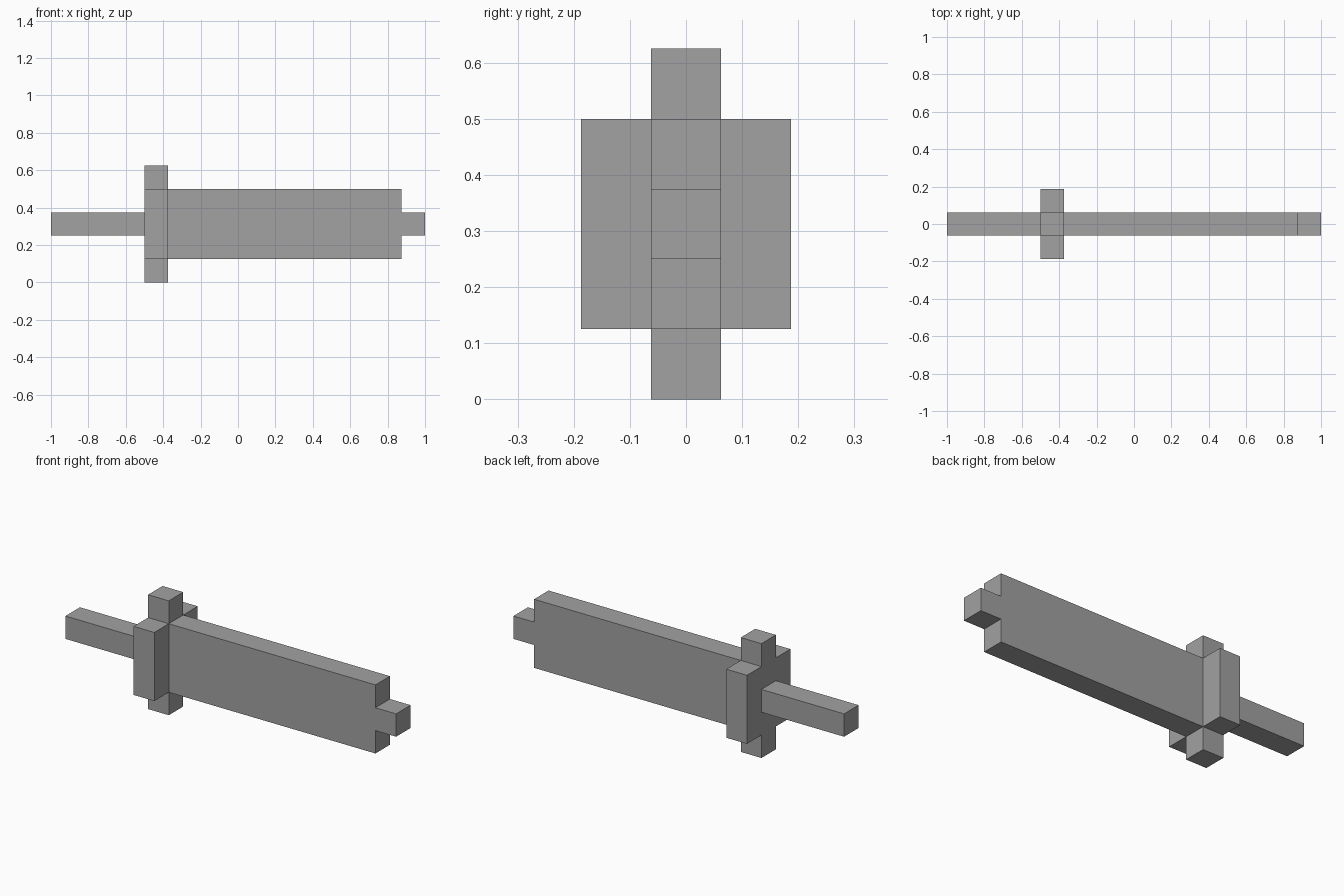
import bpy
import bmesh

cube = bpy.data.objects.get("Cube")
if cube:
    bpy.data.objects.remove(cube, do_unlink=True)

U = 0.125    # edge of one block
MID = 2.5    # height of the sword's axis, in blocks

grey = bpy.data.materials.new("plain_grey")
grey.use_nodes = True
colour = (0.36, 0.36, 0.36, 1)
grey.diffuse_color = colour
grey.node_tree.nodes["Principled BSDF"].inputs["Base Color"].default_value = colour


def extrude_profile(name, points, direction):
    """Extrude a closed outline, given in blocks, into a solid part."""
    bm = bmesh.new()
    face = bm.faces.new([bm.verts.new([c * U for c in p]) for p in points])
    grown = bmesh.ops.extrude_face_region(bm, geom=[face], use_keep_orig=True)
    moved = [g for g in grown["geom"] if isinstance(g, bmesh.types.BMVert)]
    bmesh.ops.translate(bm, verts=moved, vec=[c * U for c in direction])
    bmesh.ops.recalc_face_normals(bm, faces=bm.faces)
    mesh = bpy.data.meshes.new(name)
    bm.to_mesh(mesh)
    bm.free()
    mesh.materials.append(grey)
    obj = bpy.data.objects.new(name, mesh)
    bpy.context.collection.objects.link(obj)
    return obj


def mirrored(half):
    """Complete an outline from its upper half."""
    return half + [(a, -b) for a, b in reversed(half)]


# Blade: flat slab with a stepped point
blade = mirrored([(-3, 1.5), (7, 1.5), (7, 0.5), (8, 0.5)])
extrude_profile("blade", [(x, -0.5, MID + z) for x, z in blade], (0, 1, 0))

# Crossguard: square plate with a prong above and below
guard = mirrored([(-1.5, 1.5), (-0.5, 1.5), (-0.5, 2.5),
                  (0.5, 2.5), (0.5, 1.5), (1.5, 1.5)])
extrude_profile("crossguard", [(-4, y, MID + z) for y, z in guard], (1, 0, 0))

# Handle: square bar
handle = mirrored([(-8, 0.5), (-4, 0.5)])
extrude_profile("handle", [(x, -0.5, MID + z) for x, z in handle], (0, 1, 0))
